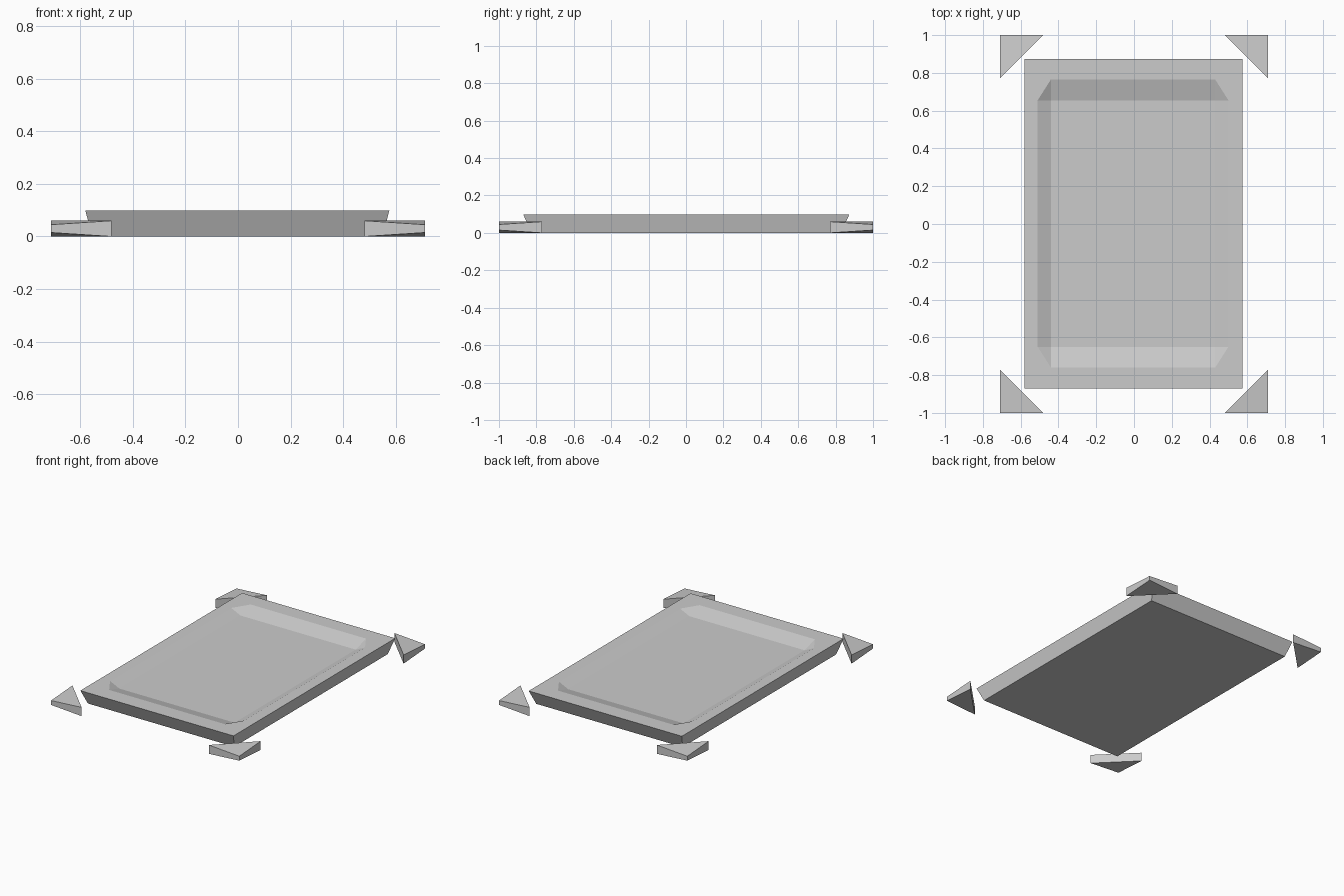
import bpy, bmesh

if "Cube" in bpy.data.objects:
    bpy.data.objects.remove(bpy.data.objects["Cube"])


def make_object(name, bm):
    bmesh.ops.recalc_face_normals(bm, faces=bm.faces)
    mesh = bpy.data.meshes.new(name)
    bm.to_mesh(mesh)
    bm.free()
    obj = bpy.data.objects.new(name, mesh)
    bpy.context.collection.objects.link(obj)
    return obj


# Slab: tapered tray whose top is a grid with a shallow sunken panel
top_z, depth = 0.098, 0.033
xs = [-0.58, -0.51, -0.44, 0.43, 0.50, 0.575]
ys = [-0.87, -0.76, -0.65, 0.655, 0.765, 0.873]
bm = bmesh.new()
grid = [[bm.verts.new((x, y, top_z - (depth if i in (2, 3) and j in (2, 3) else 0)))
         for j, y in enumerate(ys)] for i, x in enumerate(xs)]
for i in range(5):
    for j in range(5):
        quad = [grid[i][j], grid[i + 1][j], grid[i + 1][j + 1], grid[i][j + 1]]
        if i in (1, 3) and j in (1, 3):
            # Recess corners are split so the inner triangle slopes diagonally
            inner = grid[2 if i == 1 else 3][2 if j == 1 else 3]
            k = quad.index(inner)
            a, b, c = (quad[(k + n) % 4] for n in (1, 2, 3))
            bm.faces.new((inner, a, c))
            bm.faces.new((a, b, c))
        else:
            bm.faces.new(quad)

# Slab sides and underside
rim = ([grid[i][0] for i in range(5)] + [grid[5][j] for j in range(5)]
       + [grid[i][5] for i in range(5, 0, -1)] + [grid[0][j] for j in range(5, 0, -1)])
base = [bm.verts.new((v.co.x * 0.956, v.co.y * 0.949, 0)) for v in rim]
for k in range(len(rim)):
    n = (k + 1) % len(rim)
    bm.faces.new((rim[k], base[k], base[n], rim[n]))
bm.faces.new(base)
make_object("tray_slab", bm)

# Corner wedges: triangles that get thinner towards the outer corner
for side_y, y_name in ((-1, "front"), (1, "back")):
    for side_x, x_name in ((-1, "left"), (1, "right")):
        bm = bmesh.new()
        plan = [(0.71, 1.0, 0.015, 0.045), (0.48, 1.0, 0, 0.06), (0.71, 0.77, 0, 0.06)]
        low = [bm.verts.new((x * side_x, y * side_y, z0)) for x, y, z0, z1 in plan]
        high = [bm.verts.new((x * side_x, y * side_y, z1)) for x, y, z0, z1 in plan]
        bm.faces.new(low)
        bm.faces.new(high)
        for k in range(3):
            n = (k + 1) % 3
            bm.faces.new((low[k], low[n], high[n], high[k]))
        make_object(f"corner_wedge_{y_name}_{x_name}", bm)
